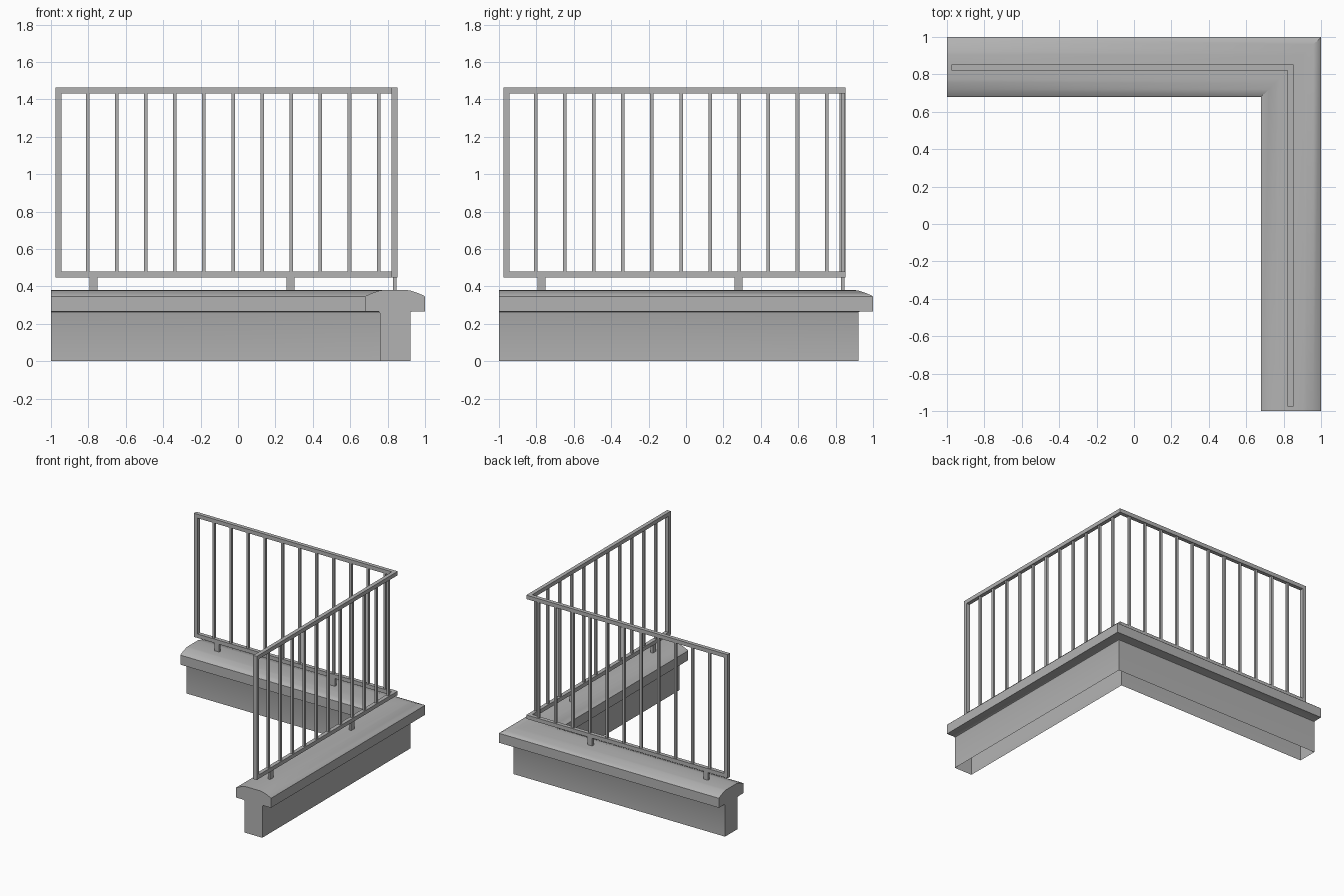
import bpy, bmesh, math
from mathutils import Vector

cube = bpy.data.objects.get("Cube")
if cube:
    bpy.data.objects.remove(cube, do_unlink=True)


def material(name, value):
    m = bpy.data.materials.new(name)
    m.use_nodes = True
    colour = (value, value, value, 1)
    m.diffuse_color = colour
    m.node_tree.nodes["Principled BSDF"].inputs["Base Color"].default_value = colour
    return m


GREY = material("light grey", 0.45)
CENTRE = 0.84      # centre line of the wall
RAIL = 0.838       # centre line of the railing


def finish(bm, name):
    bmesh.ops.recalc_face_normals(bm, faces=bm.faces)
    mesh = bpy.data.meshes.new(name)
    bm.to_mesh(mesh)
    bm.free()
    mesh.materials.append(GREY)
    obj = bpy.data.objects.new(name, mesh)
    bpy.context.collection.objects.link(obj)
    return obj


def sweep(name, profile, centre, start, closed):
    """Run a profile of (offset, height) round the mitred corner."""
    bm = bmesh.new()
    rings = []
    for k in range(3):
        ring = []
        for o, z in profile:
            d = centre + o
            x, y = [(start, d), (d, d), (d, start)][k]
            ring.append(bm.verts.new((x, y, z)))
        rings.append(ring)
    n = len(profile)
    for a, b in zip(rings, rings[1:]):
        for i in range(n if closed else n - 1):
            j = (i + 1) % n
            bm.faces.new((a[i], a[j], b[j], b[i]))
    bm.faces.new(rings[0])
    bm.faces.new(rings[2][::-1])
    return finish(bm, name)


def box(name, low, high):
    bm = bmesh.new()
    bmesh.ops.create_cube(bm, size=1)
    low, high = Vector(low), Vector(high)
    for v in bm.verts:
        v.co = (low + high) / 2 + v.co * (high - low)
    return finish(bm, name)


def upright(name, along, length, depth, z0, z1):
    """One box on the back run and its twin on the right run."""
    a0, a1 = along - length / 2, along + length / 2
    d0, d1 = RAIL - depth / 2, RAIL + depth / 2
    box("back_" + name, (a0, d0, z0), (a1, d1, z1))
    box("right_" + name, (d0, a0, z0), (d1, a1, z1))


# Wall with its rounded coping, open underneath
half = [(0.081, 0), (0.081, 0.255), (0.084, 0.263), (0.092, 0.267),
        (0.16, 0.267), (0.16, 0.345), (0.155, 0.35), (0.12, 0.365),
        (0.085, 0.377), (0.065, 0.38)]
wall = sweep("parapet_wall", half + [(-o, z) for o, z in reversed(half)],
             CENTRE, -1, False)
bpy.context.view_layer.objects.active = wall
wall.select_set(True)
bpy.ops.object.shade_smooth_by_angle(angle=math.radians(30))

# Top and bottom rails
H = 0.016
for name, z in (("bottom_rail", 0.463), ("top_rail", 1.447)):
    sweep(name, [(-H, z - H), (H, z - H), (H, z + H), (-H, z + H)],
          RAIL, -0.976, True)

# End posts, balusters and feet
upright("end_post", -0.96, 0.032, 0.032, 0.479, 1.431)
for i in range(1, 12):
    upright(f"baluster_{i}", -0.96 + 0.1556 * i, 0.019, 0.019, 0.479, 1.431)
for i, along in enumerate((-0.773, 0.28)):
    upright(f"foot_{i + 1}", along, 0.043, 0.02, 0.37, 0.447)
